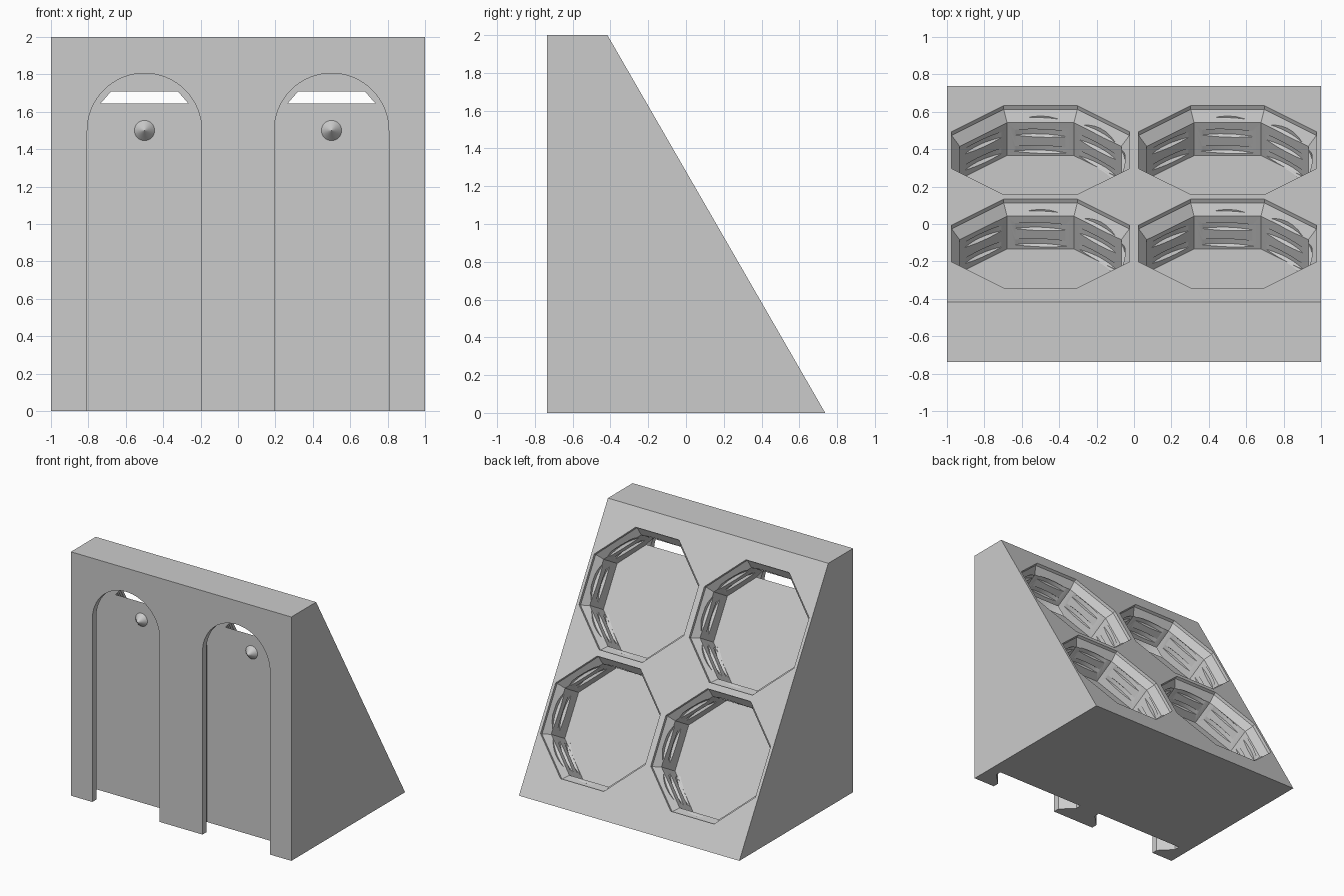
import bpy, bmesh, math
from mathutils import Matrix, Vector

cube = bpy.data.objects.get("Cube")
if cube:
    bpy.data.objects.remove(cube, do_unlink=True)

FRONT, BACK, TOP_BACK = -0.737, 0.737, -0.416
DOWN = Vector((0, BACK - TOP_BACK, -2)).normalized()
OUT = Vector((1, 0, 0)).cross(DOWN)
SLOT_DEPTH = 0.2

grey = bpy.data.materials.new("light grey plastic")
grey.use_nodes = True
grey.diffuse_color = (0.6, 0.6, 0.6, 1)
grey.node_tree.nodes["Principled BSDF"].inputs["Base Color"].default_value = (0.6, 0.6, 0.6, 1)


def loft(name, loops):
    """Closed solid skinned through equal-length point loops."""
    bm = bmesh.new()
    rings = [[bm.verts.new(p) for p in loop] for loop in loops]
    n = len(rings[0])
    for a, b in zip(rings, rings[1:]):
        for i in range(n):
            j = (i + 1) % n
            bm.faces.new((a[i], a[j], b[j], b[i]))
    bm.faces.new(rings[0])
    bm.faces.new(rings[-1])
    bmesh.ops.recalc_face_normals(bm, faces=bm.faces)
    mesh = bpy.data.meshes.new(name)
    bm.to_mesh(mesh)
    bm.free()
    mesh.materials.append(grey)
    obj = bpy.data.objects.new(name, mesh)
    bpy.context.collection.objects.link(obj)
    return obj


def octagon(half, depth):
    r = half / math.cos(math.pi / 8)
    return [(r * math.cos((i + 0.5) * math.pi / 4),
             r * math.sin((i + 0.5) * math.pi / 4), -depth) for i in range(8)]


def pocket_cutter():
    # octagonal hole with a chamfered mouth and a flat floor
    steps = [(0.475, -0.1), (0.475, 0.023), (0.432, 0.08), (0.432, 0.283)]
    return loft("pocket_cutter", [octagon(h, d) for h, d in steps])


def thread_cutter():
    # helical groove that nicks the middle of every pocket wall
    section = [(0.425, -0.027), (0.454, -0.016), (0.454, 0.016), (0.425, 0.027)]
    loops, steps = [], 64
    for k in range(-11, 3 * steps):
        turn = k / steps
        a = math.pi / 2 + turn * math.tau
        z = -0.245 + 0.1 * turn
        loops.append([(r * math.cos(a), r * math.sin(a), z + h) for r, h in section])
    return loft("thread_cutter", loops)


def slot_cutter(x):
    # undercut keyhole channel, open at the bottom
    steps = [(0.306, -0.1), (0.306, 0.0515), (0.406, 0.1515), (0.406, SLOT_DEPTH)]
    loops = []
    for r, d in steps:
        arc = [(x + r * math.cos(i * math.pi / 32), FRONT + d,
                1.5 + r * math.sin(i * math.pi / 32)) for i in range(33)]
        loops.append(arc + [(x - r, FRONT + d, -0.1), (x + r, FRONT + d, -0.1)])
    return loft("slot_cutter", loops)


# wedge body
outline = [(FRONT, 0), (BACK, 0), (TOP_BACK, 2), (FRONT, 2)]
body = loft("wedge_body", [[(x, y, z) for y, z in outline] for x in (-1, 1)])

cutters = []
for x in (-0.5, 0.5):
    cutters.append(slot_cutter(x))
    for along in (0.624, 1.624):
        centre = Vector((x, TOP_BACK, 2)) + DOWN * along
        frame = Matrix((Vector((1, 0, 0)), DOWN, OUT)).transposed().to_4x4()
        frame.translation = centre
        for make in (pocket_cutter, thread_cutter):
            tool = make()
            tool.matrix_world = frame
            cutters.append(tool)

# cut every hole, then bake the result
for tool in cutters:
    mod = body.modifiers.new("cut", 'BOOLEAN')
    mod.operation, mod.solver, mod.object = 'DIFFERENCE', 'EXACT', tool
bpy.context.view_layer.update()
graph = bpy.context.evaluated_depsgraph_get()
baked = bpy.data.meshes.new_from_object(body.evaluated_get(graph))
body.modifiers.clear()
body.data = baked
for tool in cutters:
    bpy.data.objects.remove(tool, do_unlink=True)

# locking cones on the channel floors
cones = []
for side, x in (("right", -0.5), ("left", 0.5)):
    floor = FRONT + SLOT_DEPTH
    rings = [[(x + r * math.cos(i * math.tau / 32), y, 1.5 + r * math.sin(i * math.tau / 32))
              for i in range(32)]
             for r, y in ((0.054, floor + 0.01), (0.054, floor), (0.001, floor - 0.058))]
    cones.append(loft(side + "_locking_cone", rings))

bpy.ops.object.select_all(action='DESELECT')
for obj in [body] + cones:
    obj.select_set(True)
bpy.context.view_layer.objects.active = body
bpy.ops.object.shade_smooth_by_angle(angle=math.radians(20))
